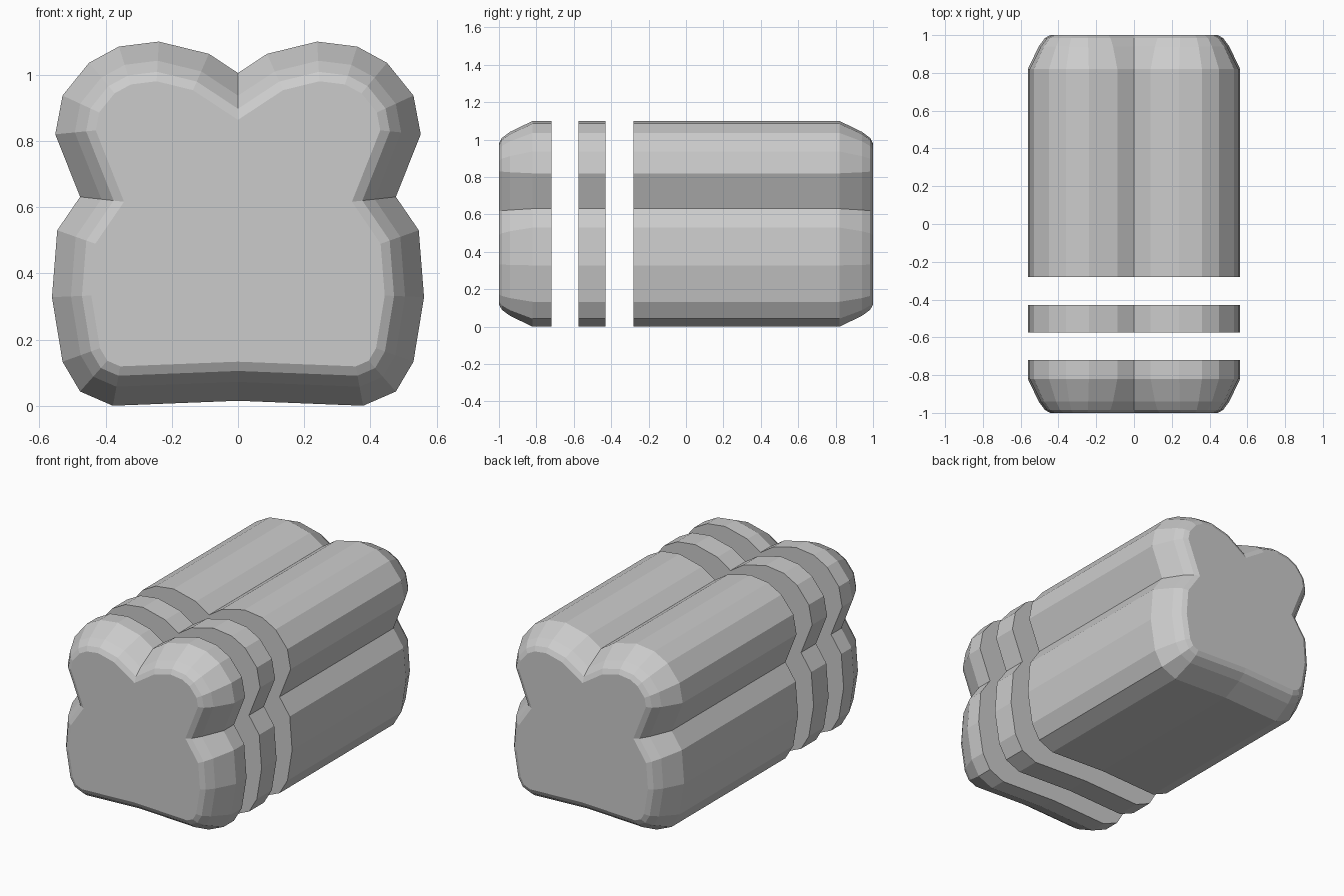
import bpy
import bmesh
from mathutils import Vector

if "Cube" in bpy.data.objects:
    bpy.data.objects.remove(bpy.data.objects["Cube"])

# Right half of the loaf cross-section (x, z), top crease down to bottom middle
HALF = [(0, 1.005), (0.088, 1.063), (0.239, 1.10), (0.36, 1.085), (0.45, 1.036),
        (0.53, 0.937), (0.552, 0.82), (0.477, 0.631), (0.546, 0.53), (0.562, 0.328),
        (0.53, 0.133), (0.477, 0.043), (0.378, 0.0), (0, 0.015)]
PROFILE = [Vector(p) for p in HALF + [(-x, z) for x, z in HALF[-2:0:-1]]]

# Rounded crust end: (distance from the end, inset)
END = [(0.0, 0.118), (0.015, 0.09), (0.06, 0.057), (0.18, 0.0)]


def inset(d):
    """Mitred inward offset of the clockwise profile."""
    out = []
    n = len(PROFILE)
    for i, p in enumerate(PROFILE):
        a = (p - PROFILE[i - 1]).normalized()
        b = (PROFILE[(i + 1) % n] - p).normalized()
        na, nb = Vector((a.y, -a.x)), Vector((b.y, -b.x))
        m = (na + nb) / (1 + na.dot(nb))
        out.append(p + m * d)
    return out


def loft(name, stations):
    """Capped loft through (y, inset) stations."""
    bm = bmesh.new()
    rings = [[bm.verts.new((p.x, y, p.y)) for p in inset(d)] for y, d in stations]
    n = len(PROFILE)
    for r, s in zip(rings, rings[1:]):
        for i in range(n):
            j = (i + 1) % n
            bm.faces.new((r[i], r[j], s[j], s[i]))
    bm.faces.new(rings[0])
    bm.faces.new(rings[-1])
    bmesh.ops.recalc_face_normals(bm, faces=bm.faces)
    mesh = bpy.data.meshes.new(name)
    bm.to_mesh(mesh)
    bm.free()
    bpy.context.collection.objects.link(bpy.data.objects.new(name, mesh))


# Front heel, loose slice and remaining loaf
loft("front_heel", [(-1 + t, d) for t, d in END] + [(-0.72, 0)])
loft("bread_slice", [(-0.575, 0), (-0.43, 0)])
loft("loaf_body", [(-0.28, 0)] + [(1 - t, d) for t, d in reversed(END)])
